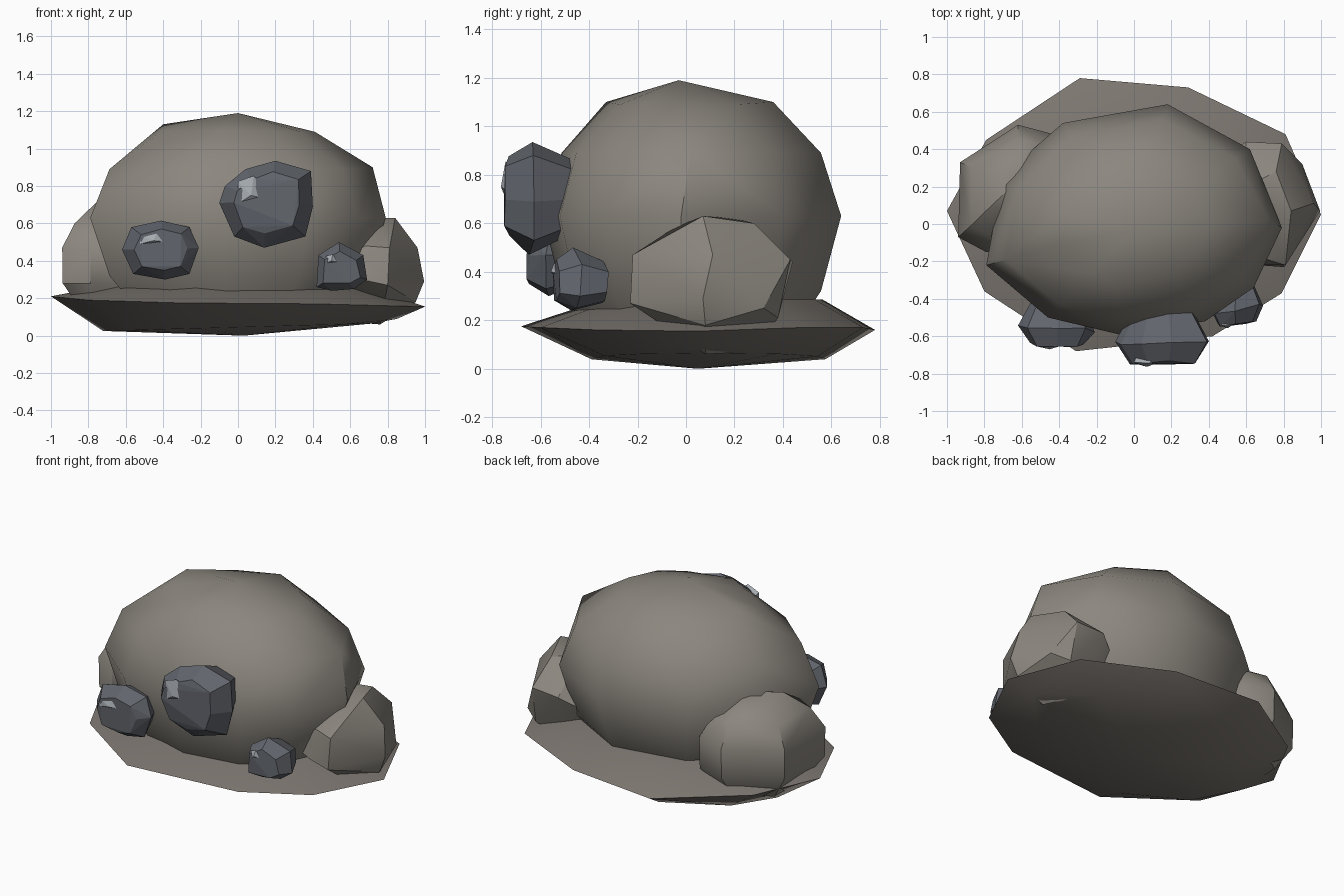
import bpy, bmesh, math, random

if "Cube" in bpy.data.objects:
    bpy.data.objects.remove(bpy.data.objects["Cube"])

random.seed(4)


def material(name, rgb):
    m = bpy.data.materials.new(name)
    m.diffuse_color = (*rgb, 1)
    m.use_nodes = True
    m.node_tree.nodes["Principled BSDF"].inputs["Base Color"].default_value = m.diffuse_color
    return m


ROCK = material("rock", (0.26, 0.24, 0.21))
SLAB = material("slab", (0.20, 0.18, 0.16))
ORE = material("ore", (0.12, 0.13, 0.15))
CHIP = material("chip", (0.38, 0.41, 0.44))


def hull(name, points, mat, smooth=0):
    """Faceted stone: convex hull of points, optionally smoothed below an angle."""
    bm = bmesh.new()
    for p in points:
        bm.verts.new(p)
    bmesh.ops.convex_hull(bm, input=bm.verts[:])
    bmesh.ops.delete(bm, geom=[v for v in bm.verts if not v.link_faces], context='VERTS')
    if not smooth:
        bmesh.ops.dissolve_limit(bm, angle_limit=math.radians(6), verts=bm.verts[:], edges=bm.edges[:])
    bmesh.ops.recalc_face_normals(bm, faces=bm.faces[:])
    me = bpy.data.meshes.new(name)
    bm.to_mesh(me)
    bm.free()
    me.materials.append(mat)
    ob = bpy.data.objects.new(name, me)
    bpy.context.collection.objects.link(ob)
    if smooth:
        bpy.ops.object.select_all(action='DESELECT')
        bpy.context.view_layer.objects.active = ob
        ob.select_set(True)
        bpy.ops.object.shade_smooth_by_angle(angle=math.radians(smooth))
    return ob


def rings(outline, levels, centre=(0, 0)):
    """Repeat a plan outline at several (z, scale) levels."""
    cx, cy = centre
    return [(cx + (x - cx) * s, cy + (y - cy) * s, z)
            for z, s in levels for x, y in outline]


# Ground slab: sharp rim, shallow dish below, low dome above
rim = [(-1, .07, .21), (-.79, .45, .19), (-.29, .78, .16), (.29, .73, .17), (.81, .48, .17),
       (1, .05, .155), (.79, -.37, .16), (.42, -.60, .17), (-.31, -.68, .175), (-.80, -.36, .19)]
slab = rim + [(x * .72, y * .66 + .06, .045 + .02 * x) for x, y, z in rim] + [(.03, .05, 0)]
slab += [(.85, .1, .09)]
slab += [(x * .62, y * .62 + .08, .285) for x, y, z in rim]
hull("ground_slab", slab, SLAB, 32)

# Main boulder
plan = [(-.71, .22), (-.54, .40), (-.38, .54), (.18, .64), (.62, .40), (.79, -.02),
        (.64, -.34), (.38, -.52), (-.08, -.59), (-.46, -.50), (-.79, -.22)]
body = rings(plan, [(.16, .70), (.32, .87), (.63, 1), (.89, .87), (1.09, .52)])
hull("main_boulder", body + [(0, -.03, 1.19), (-.40, .05, 1.13), (-.1, -.33, 1.10), (.05, .36, 1.10),
                             (.72, .02, .90)], ROCK, 42)

# Left boulder
left_plan = [(-.93, .33), (-.94, -.07), (-.79, -.15), (-.45, -.08), (-.28, .25), (-.43, .48), (-.62, .53)]
left = rings(left_plan, [(.13, .65), (.28, .99), (.47, 1), (.60, .78)], (-.64, .2))
hull("left_boulder", left + [(-.76, .10, .71), (-.60, .25, .73)], ROCK, 38)

# Right boulder with a broad flat facet at the front corner
right = [(.81, -.22, .47), (.96, .11, .47), (.995, .07, .29), (.80, -.23, .27),
         (.79, .43, .45), (.80, .38, .21), (.90, .32, .25), (.95, .08, .18), (.60, .44, .44),
         (.66, -.22, .30), (.68, -.18, .48), (.84, .07, .63), (.76, .28, .60), (.74, -.05, .58),
         (.45, -.15, .35), (.45, .35, .35), (.60, .20, .62), (.76, .08, .06), (.64, .28, .07)]
hull("right_boulder", right, ROCK, 27)


def ore(name, outline, y0, y1, skew, chip):
    """Faceted nodule from a front outline, plus a bright chip on its face."""
    cx = sum(p[0] for p in outline) / len(outline)
    cz = sum(p[1] for p in outline) / len(outline)
    depth = y1 - y0
    pts = []
    for t, s in ((0.04, .72), (.42, 1), (1, .68)):
        for x, z in outline:
            k = s * random.uniform(.93, 1.03) if s < .99 else s
            px = cx + (x - cx) * k
            pts.append((px, y0 + depth * (t + random.uniform(-.05, .05)) + skew * (px - cx),
                        cz + (z - cz) * k))
    hull(name, pts, ORE)
    x, z, w, h = chip
    y = y0 + skew * (x - cx)
    hull(name + "_chip", [(x + a * w, y + b * depth, z + c * h) for a, b, c in
                          ((-.5, .04, .3), (.1, .02, .5), (.5, .10, .05), (.45, .04, -.3),
                           (0, -.05, -.2), (-.5, .02, -.5), (-.3, .3, 0), (.3, .3, .1))], CHIP)


# Three ore nodules on the front
ore("large_ore", [(-.1, .71), (-.07, .80), (.04, .89), (.2, .935), (.39, .88), (.40, .69),
                  (.36, .53), (.14, .47), (-.02, .53)], -.75, -.48, 0, (.07, .78, .14, .15))
ore("medium_ore", [(-.62, .46), (-.57, .58), (-.41, .615), (-.26, .58), (-.21, .47),
                   (-.26, .33), (-.39, .30), (-.56, .33)], -.66, -.42, -.05, (-.45, .52, .15, .06))
ore("small_ore", [(.42, .26), (.43, .43), (.54, .50), (.67, .43), (.69, .30),
                  (.62, .25), (.50, .24)], -.54, -.34, .15, (.50, .41, .06, .05))
